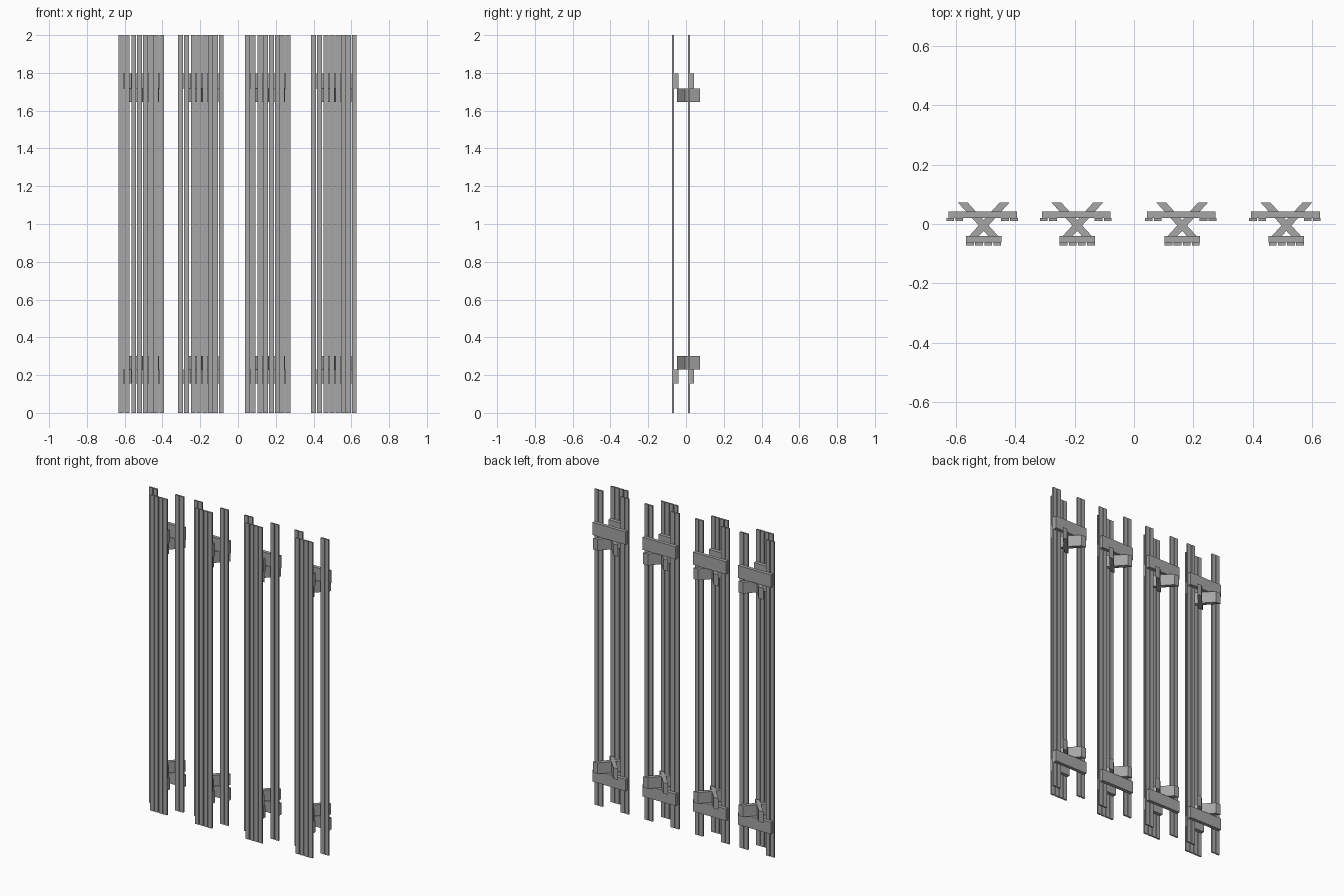
import bpy
import bmesh

cube = bpy.data.objects.get("Cube")
if cube:
    bpy.data.objects.remove(cube, do_unlink=True)

PITCH, WIDTH = 0.0307, 0.0260      # slat spacing and slat width
TABLE_Y, SEAT_Y = -0.073, 0.010    # outer faces of the two slat layers
TABLE_SHIFT, BAR_SHIFT = 0.005, 0.002  # sideways offset of top and bench bars
SLAT_T, BAR_T = 0.010, 0.022       # slat and crossbar thickness
LEG_Y = (-0.048, 0.073)            # flat-cut leg ends
LEG_CROSS, LEG_SLOPE, LEG_HALF = -0.005, 0.91, 0.0165
BAR_Z = ((0.155, 0.23), (1.717, 1.797))
LEG_Z = ((0.23, 0.30), (1.645, 1.717))

# Dark grey wood
wood = bpy.data.materials.new("dark_grey_wood")
wood.use_nodes = True
GREY = (0.38, 0.38, 0.38, 1)
wood.diffuse_color = GREY
wood.node_tree.nodes["Principled BSDF"].inputs["Base Color"].default_value = GREY


def prism(name, outline, z0, z1):
    """Extrude an xy outline between two heights."""
    bm = bmesh.new()
    face = bm.faces.new([bm.verts.new((x, y, z0)) for x, y in outline])
    top = bmesh.ops.extrude_face_region(bm, geom=[face])["geom"]
    bmesh.ops.translate(bm, vec=(0, 0, z1 - z0),
                        verts=[v for v in top if isinstance(v, bmesh.types.BMVert)])
    bmesh.ops.recalc_face_normals(bm, faces=bm.faces)
    mesh = bpy.data.meshes.new(name)
    bm.to_mesh(mesh)
    bm.free()
    mesh.materials.append(wood)
    obj = bpy.data.objects.new(name, mesh)
    bpy.context.collection.objects.link(obj)


def box(name, x, half, y, depth, z0, z1):
    outline = [(x - half, y), (x + half, y), (x + half, y + depth), (x - half, y + depth)]
    prism(name, outline, z0, z1)


def picnic_table(cx):
    tx = cx + TABLE_SHIFT

    # Full-length slats: four in the table top, two in each bench
    for i in range(8):
        offset = (i - 3.5) * PITCH
        if 2 <= i <= 5:
            box("table_slat", tx + offset, WIDTH / 2, TABLE_Y, SLAT_T, 0, 2)
        else:
            box("bench_slat", cx + offset, WIDTH / 2, SEAT_Y, SLAT_T, 0, 2)

    # Crossbars under the top and the benches
    for z0, z1 in BAR_Z:
        box("table_crossbar", tx, 0.0595, TABLE_Y + SLAT_T, BAR_T, z0, z1)
        box("bench_crossbar", cx + BAR_SHIFT, 0.1155, SEAT_Y + SLAT_T, BAR_T, z0, z1)

    # Crossed legs just inside the crossbars
    for z0, z1 in LEG_Z:
        for side in (-1, 1):
            a, b = [(tx + side * LEG_SLOPE * (y - LEG_CROSS), y) for y in LEG_Y]
            prism("crossed_leg",
                  [(a[0] - LEG_HALF, a[1]), (a[0] + LEG_HALF, a[1]),
                   (b[0] + LEG_HALF, b[1]), (b[0] - LEG_HALF, b[1])], z0, z1)


# Row of tables stood on end
for center in (-0.511, -0.196, 0.157, 0.508):
    picnic_table(center)
